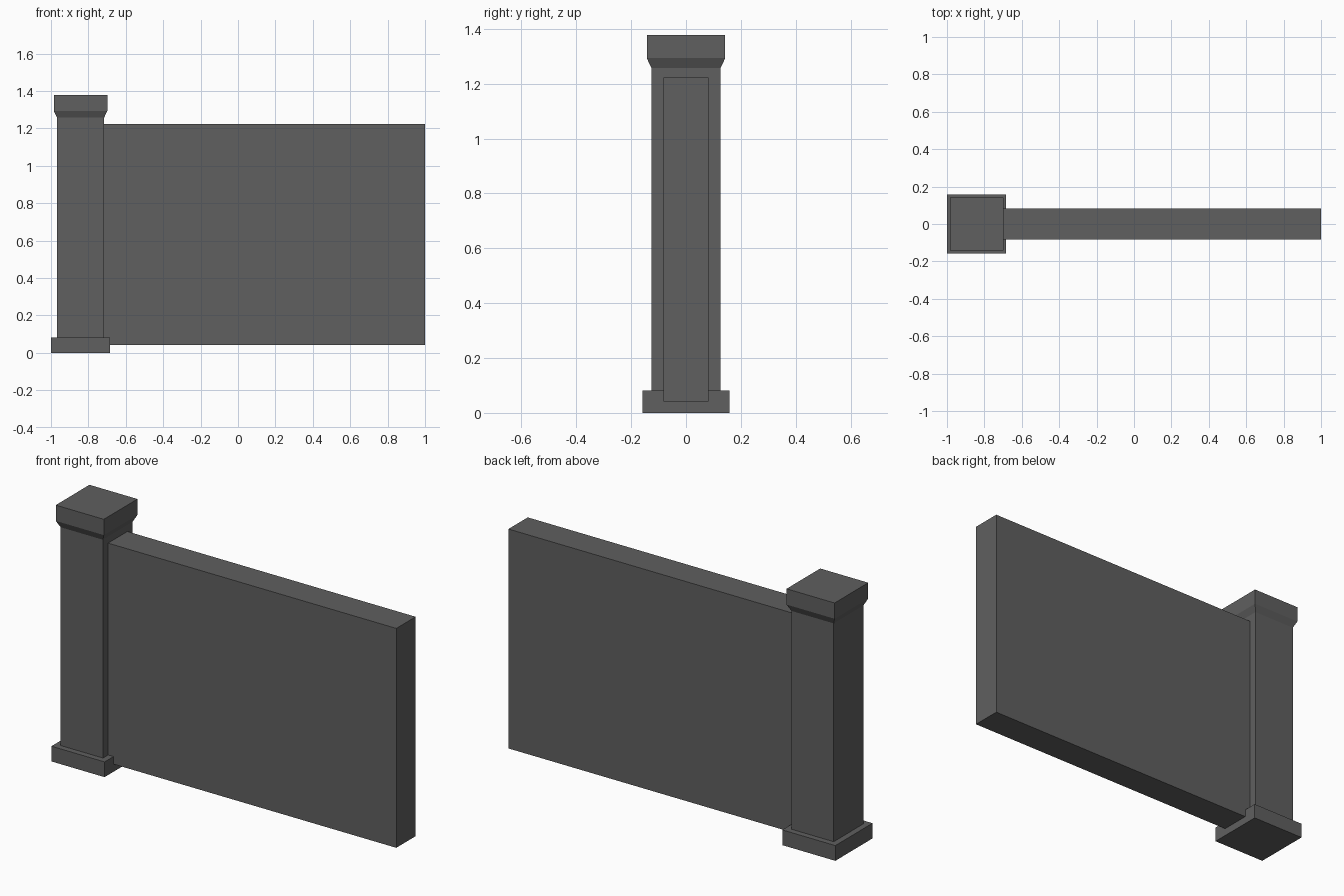
import bpy, bmesh

if "Cube" in bpy.data.objects:
    bpy.data.objects.remove(bpy.data.objects["Cube"])

grey = bpy.data.materials.new("dark grey stone")
grey.diffuse_color = (0.115, 0.115, 0.115, 1)
grey.use_nodes = True
grey.node_tree.nodes["Principled BSDF"].inputs["Base Color"].default_value = grey.diffuse_color


def make_object(name, bm):
    bmesh.ops.recalc_face_normals(bm, faces=bm.faces[:])
    mesh = bpy.data.meshes.new(name)
    bm.to_mesh(mesh)
    bm.free()
    mesh.materials.append(grey)
    obj = bpy.data.objects.new(name, mesh)
    bpy.context.collection.objects.link(obj)
    return obj


def square_stack(name, cx, profile):
    """Closed square solid from (half width, height) pairs."""
    bm = bmesh.new()
    rings = [[bm.verts.new((cx + sx * h, sy * h, z))
              for sx, sy in ((-1, -1), (1, -1), (1, 1), (-1, 1))]
             for h, z in profile]
    for low, high in zip(rings, rings[1:]):
        for i in range(4):
            j = (i + 1) % 4
            bm.faces.new((low[i], low[j], high[j], high[i]))
    bm.faces.new(rings[0][::-1])
    bm.faces.new(rings[-1])
    return make_object(name, bm)


def box(name, lo, hi):
    bm = bmesh.new()
    bmesh.ops.create_cube(bm, size=1)
    for v in bm.verts:
        v.co = [(a + b) / 2 + c * (b - a) for a, b, c in zip(lo, hi, v.co)]
    return make_object(name, bm)


PX = -0.842  # pillar centre

# Pillar: plinth, shaft and flared cap
square_stack("pillar_base", PX, [(0.158, 0), (0.158, 0.082)])
square_stack("pillar_shaft", PX, [(0.126, 0.082), (0.126, 1.257)])
square_stack("pillar_cap", PX, [(0.126, 1.257), (0.143, 1.293), (0.143, 1.378)])

# Wall panel running from the pillar
box("wall_panel", (PX + 0.126, -0.082, 0.041), (1.0, 0.082, 1.222))
